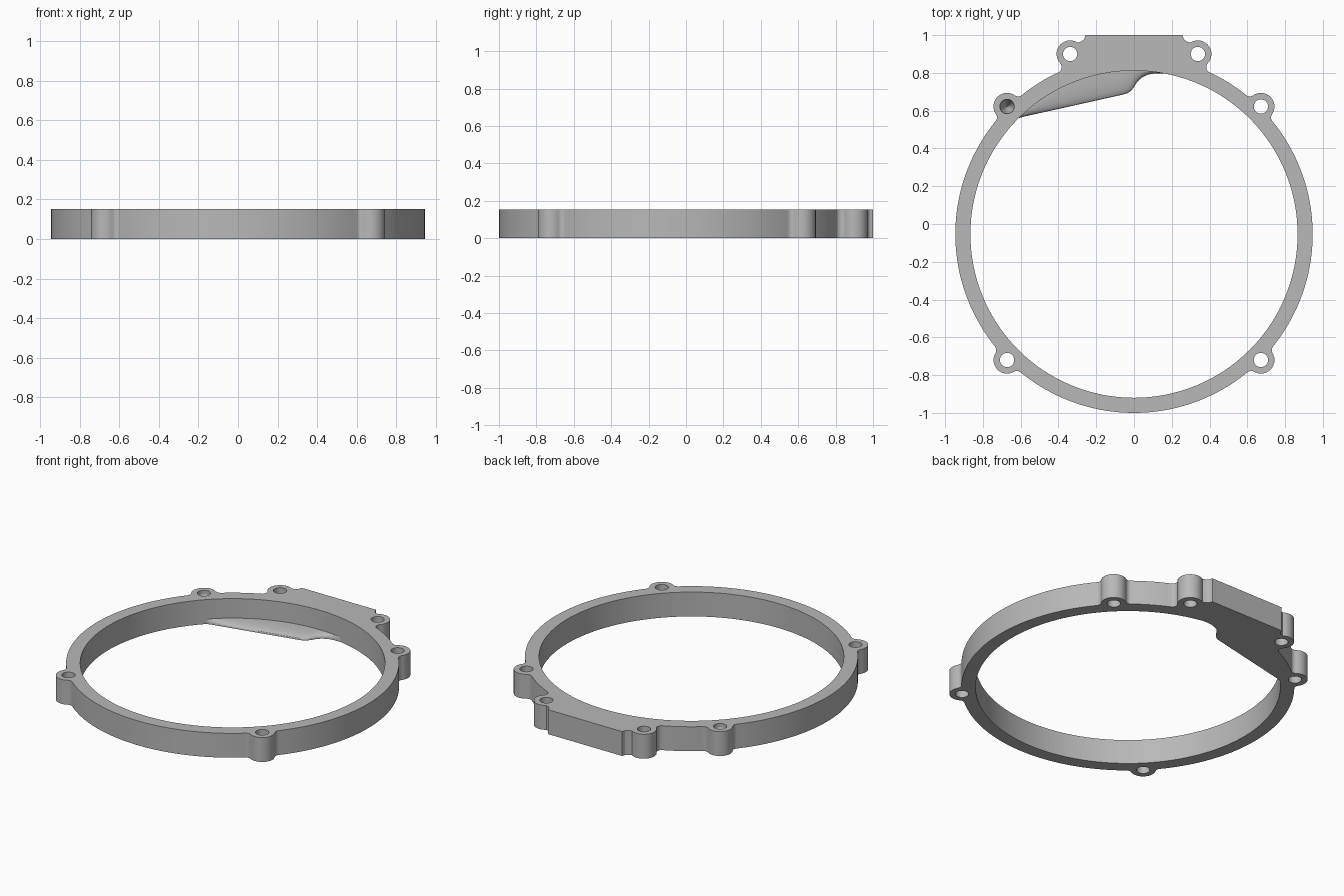
import bpy, bmesh
from math import pi, cos, sin, acos, sqrt, atan2, tau, radians
from mathutils import Vector

if "Cube" in bpy.data.objects:
    bpy.data.objects.remove(bpy.data.objects["Cube"], do_unlink=True)

HEIGHT = 0.153
OUTER, INNER = 0.946, 0.866
LUG, HOLE, FILLET = 0.072, 0.038, 0.03
CENTRE = Vector((0, -0.054))
LUGS = [Vector((0.672, -0.72)), Vector((0.672, 0.622)), Vector((0.338, 0.9))]

metal = bpy.data.materials.new("plain_grey")
metal.use_nodes = True
grey = (0.48, 0.48, 0.48, 1)
metal.diffuse_color = grey
metal.node_tree.nodes["Principled BSDF"].inputs["Base Color"].default_value = grey


def polar(c, r, a):
    return c + Vector((cos(a), sin(a))) * r


def arc(c, p, q, ccw=True, step=0.05):
    """Points on the circle about c, from p up to but not including q."""
    a0, a1 = (atan2(v.y - c.y, v.x - c.x) for v in (p, q))
    sweep = (a1 - a0) % tau if ccw else -((a0 - a1) % tau)
    n = max(2, round(abs(sweep) / step))
    return [polar(c, (p - c).length, a0 + sweep * i / n) for i in range(n)]


def circle(c, r, n):
    return [polar(c, r, tau * i / n) for i in range(n)]


def finish(ob):
    ob.data.materials.clear()
    ob.data.materials.append(metal)
    bpy.ops.object.select_all(action='DESELECT')
    ob.select_set(True)
    bpy.context.view_layer.objects.active = ob
    bpy.ops.object.shade_smooth_by_angle(angle=radians(30))


def mesh_object(name, bm):
    bmesh.ops.remove_doubles(bm, verts=bm.verts, dist=1e-5)
    bmesh.ops.recalc_face_normals(bm, faces=bm.faces)
    me = bpy.data.meshes.new(name)
    bm.to_mesh(me)
    bm.free()
    ob = bpy.data.objects.new(name, me)
    bpy.context.collection.objects.link(ob)
    finish(ob)


# Right half of the outline: ring arcs joined to the lugs by concave fillets
half = []
last = CENTRE - Vector((0, OUTER))
for lug in LUGS:
    d = lug - CENTRE
    base, dist = atan2(d.y, d.x), d.length
    reach = OUTER + FILLET
    spread = acos((reach**2 + dist**2 - (LUG + FILLET)**2) / (2 * reach * dist))
    f_in, f_out = (polar(CENTRE, reach, base + s * spread) for s in (-1, 1))
    ring_in, ring_out = (polar(CENTRE, OUTER, base + s * spread) for s in (-1, 1))
    lug_in, lug_out = (lug + (f - lug).normalized() * LUG for f in (f_in, f_out))
    half += arc(CENTRE, last, ring_in, step=0.03)
    half += arc(f_in, ring_in, lug_in, False, 0.2)
    if lug is LUGS[-1]:
        # The last lug runs through a small scallop into the flat pad
        neck, corner = Vector((0.297, 0.96)), Vector((0.257, 1.0))
        half += arc(lug, lug_in, neck, step=0.15)
        half += [neck, Vector((0.279, 0.966)), Vector((0.263, 0.98)), corner]
    else:
        half += arc(lug, lug_in, lug_out, step=0.15)
        half += arc(f_out, lug_out, ring_out, False, 0.2)
    last = ring_out
outline = half + [Vector((-p.x, p.y)) for p in reversed(half[1:])]

# Housing ring: filled profile with the bore and bolt holes
curve = bpy.data.curves.new("housing_ring", 'CURVE')
curve.dimensions = '2D'
curve.fill_mode = 'BOTH'
curve.extrude = HEIGHT / 2
loops = [outline, circle(CENTRE, INNER, 160)]
loops += [circle(Vector((s * p.x, p.y)), HOLE, 28) for p in LUGS for s in (-1, 1)]
for points in loops:
    spline = curve.splines.new('POLY')
    spline.points.add(len(points) - 1)
    for sp, p in zip(spline.points, points):
        sp.co = (p.x, p.y, 0, 1)
    spline.use_cyclic_u = True
source = bpy.data.objects.new("ring_profile", curve)
bpy.context.collection.objects.link(source)
bpy.context.view_layer.update()
flat = bpy.data.meshes.new_from_object(
    source.evaluated_get(bpy.context.evaluated_depsgraph_get()))
bm = bmesh.new()
bm.from_mesh(flat)
bmesh.ops.translate(bm, verts=bm.verts, vec=(0, 0, HEIGHT / 2))
bpy.data.objects.remove(source, do_unlink=True)
bpy.data.meshes.remove(flat)
mesh_object("housing_ring", bm)

# Thin lip inside the bore, rounded down towards its free edge
edge = [Vector((-0.62, 0.56)).lerp(Vector((-0.06, 0.685)), i / 14) for i in range(15)]
edge += [Vector(p) for p in ((-0.035, 0.692), (-0.015, 0.705), (0, 0.725), (0.015, 0.75),
                             (0.04, 0.775), (0.07, 0.79), (0.11, 0.798), (0.165, 0.798))]
a0, a1 = (atan2(p.y - CENTRE.y, p.x - CENTRE.x) for p in (edge[0], edge[-1]))
bm = bmesh.new()
sections = []
for p in edge:
    t = (p.x - edge[0].x) / (edge[-1].x - edge[0].x)
    wall = polar(CENTRE, INNER + 0.004, a0 + (a1 - a0) * t)
    loop = [bm.verts.new((*wall, 0))]
    for i in range(9):
        s = sin(i / 8 * pi / 2)
        loop.append(bm.verts.new((*wall.lerp(p, s), 0.006 + 0.025 * sqrt(max(0, 1 - s * s)))))
    loop.append(bm.verts.new((*p, 0)))
    sections.append(loop)
for a, b in zip(sections, sections[1:]):
    for i in range(len(a)):
        j = (i + 1) % len(a)
        bm.faces.new((a[i], a[j], b[j], b[i]))
for end in (sections[0], sections[-1]):
    bm.faces.new(end)
mesh_object("inner_lip", bm)

# Conical seat that closes the one blind bolt hole
bm = bmesh.new()
bmesh.ops.create_cone(bm, segments=28, radius1=0.002, radius2=HOLE,
                      depth=0.11, cap_ends=False)
bmesh.ops.translate(bm, verts=bm.verts, vec=(-LUGS[1].x, LUGS[1].y, 0.075))
bmesh.ops.holes_fill(bm, edges=[e for e in bm.edges if all(v.co.z < 0.05 for v in e.verts)])
bmesh.ops.recalc_face_normals(bm, faces=bm.faces)
bmesh.ops.reverse_faces(bm, faces=bm.faces)
me = bpy.data.meshes.new("blind_hole_seat")
bm.to_mesh(me)
bm.free()
seat = bpy.data.objects.new("blind_hole_seat", me)
bpy.context.collection.objects.link(seat)
finish(seat)
